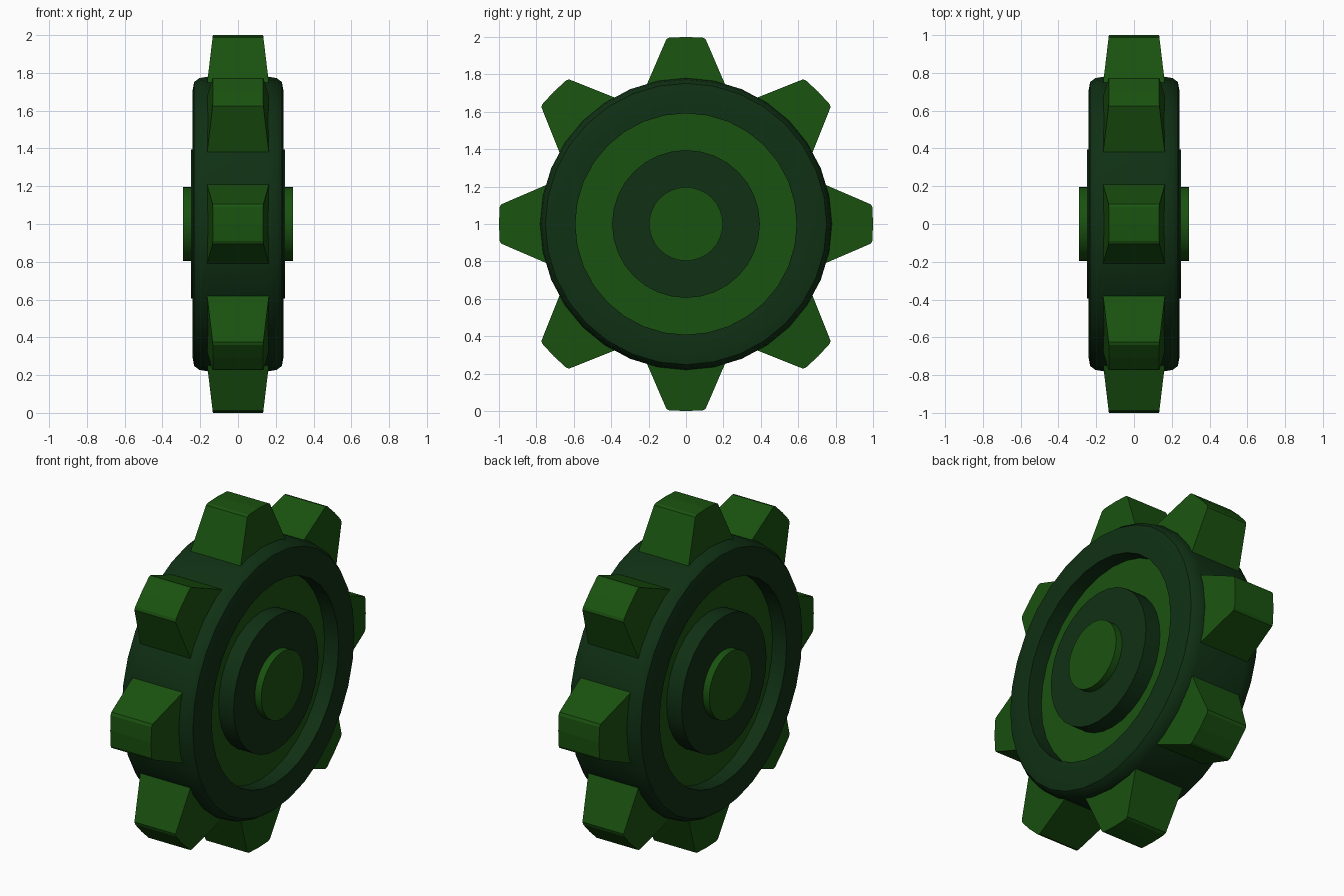
import bpy, bmesh, math
from mathutils import Matrix

if "Cube" in bpy.data.objects:
    bpy.data.objects.remove(bpy.data.objects["Cube"])

CENTRE_Z = 1.0


def material(name, rgb):
    m = bpy.data.materials.new(name)
    m.diffuse_color = (*rgb, 1)
    m.use_nodes = True
    m.node_tree.nodes["Principled BSDF"].inputs["Base Color"].default_value = m.diffuse_color
    return m


light_green = material("light_green", (0.010, 0.085, 0.005))
dark_green = material("dark_green", (0.005, 0.030, 0.007))


def finish(name, bm, mat, smooth_angle=None):
    bmesh.ops.recalc_face_normals(bm, faces=bm.faces[:])
    mesh = bpy.data.meshes.new(name)
    bm.to_mesh(mesh)
    bm.free()
    mesh.materials.append(mat)
    obj = bpy.data.objects.new(name, mesh)
    obj.location.z = CENTRE_Z
    bpy.context.collection.objects.link(obj)
    if smooth_angle:
        bpy.ops.object.select_all(action='DESELECT')
        obj.select_set(True)
        bpy.context.view_layer.objects.active = obj
        bpy.ops.object.shade_smooth_by_angle(angle=math.radians(smooth_angle))
    return obj


def disc(name, radius, half_width, mat):
    bm = bmesh.new()
    bmesh.ops.create_cone(bm, cap_ends=True, segments=32, radius1=radius,
                          radius2=radius, depth=2 * half_width,
                          matrix=Matrix.Rotation(math.pi / 2, 4, 'Y'))
    return finish(name, bm, mat, 30)


def lathe_ring(name, profile, mat, steps=32):
    bm = bmesh.new()
    loops = []
    for i in range(steps):
        a = 2 * math.pi * i / steps
        loops.append([bm.verts.new((x, r * math.sin(a), r * math.cos(a)))
                      for x, r in profile])
    n = len(profile)
    for i in range(steps):
        p, q = loops[i], loops[(i + 1) % steps]
        for j in range(n):
            k = (j + 1) % n
            bm.faces.new((p[j], p[k], q[k], q[j]))
    return finish(name, bm, mat, 40)


# Rim with rounded shoulders, (x, radius) mirrored across x
half = [(0.16, 0.78), (0.205, 0.772), (0.232, 0.752), (0.242, 0.70), (0.242, 0.592)]
lathe_ring("rim", half + [(-x, r) for x, r in reversed(half)], dark_green)

# Recessed web, hub and axle cap
disc("web", 0.595, 0.15, light_green)
disc("hub", 0.395, 0.248, dark_green)
disc("axle_cap", 0.197, 0.29, light_green)

# Eight tapered teeth with slightly curved tips
outline = [(-0.214, 0.735), (-0.105, 0.988), (-0.09, 0.996), (0, 1.0),
           (0.09, 0.996), (0.105, 0.988), (0.214, 0.735)]


def tooth_half_width(r):
    return 0.133 + (1.0 - r) * 0.12


for t in range(8):
    bm = bmesh.new()
    sides = [[bm.verts.new((s * tooth_half_width(r), y, r)) for y, r in outline]
             for s in (-1, 1)]
    for side in sides:
        bm.faces.new(side)
    n = len(outline)
    for j in range(n):
        k = (j + 1) % n
        bm.faces.new((sides[0][j], sides[0][k], sides[1][k], sides[1][j]))
    bmesh.ops.rotate(bm, verts=bm.verts[:], cent=(0, 0, 0),
                     matrix=Matrix.Rotation(t * math.pi / 4, 3, 'X'))
    finish(f"tooth_{t + 1}", bm, light_green)
